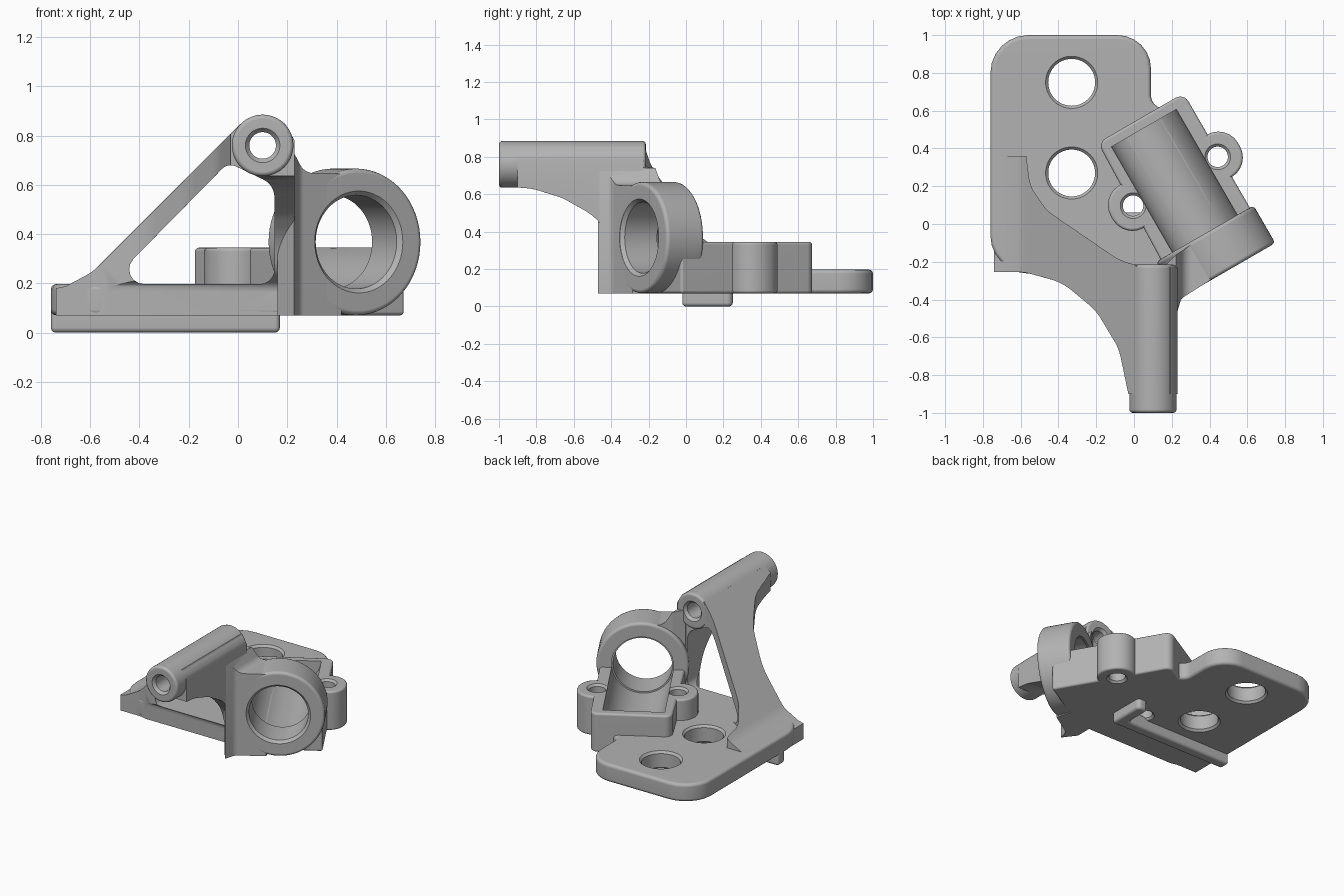
import bpy, bmesh
from math import radians, pi, sin, cos, tan
from mathutils import Matrix, Vector

old = bpy.data.objects.get("Cube")
if old:
    bpy.data.objects.remove(old)

grey = bpy.data.materials.new("plain_grey")
grey.use_nodes = True
grey.diffuse_color = (0.45, 0.45, 0.45, 1)
grey.node_tree.nodes["Principled BSDF"].inputs["Base Color"].default_value = (0.45, 0.45, 0.45, 1)

# Orientations: plan, front profile (x, z along y), side profile (y, z along x)
PLAN = Matrix.Identity(4)
FRONT = Matrix(((1, 0, 0, 0), (0, 0, 1, 0), (0, 1, 0, 0), (0, 0, 0, 1)))
SIDE = Matrix(((0, 0, 1, 0), (1, 0, 0, 0), (0, 1, 0, 0), (0, 0, 0, 1)))
# Clamp frame, turned in plan around the ring centre
CLAMP = Matrix.Translation((0.49, -0.25, 0)) @ Matrix.Rotation(radians(30), 4, 'Z')
ALONG_Y = Matrix.Rotation(radians(-90), 4, 'X')


def finish_mesh(name, bm, matrix):
    bm.transform(matrix)
    bmesh.ops.recalc_face_normals(bm, faces=bm.faces)
    me = bpy.data.meshes.new(name)
    bm.to_mesh(me)
    bm.free()
    me.materials.append(grey)
    ob = bpy.data.objects.new(name, me)
    bpy.context.collection.objects.link(ob)
    return ob


def rounded(points, steps=6):
    """Round each (x, y, radius) corner with an arc-like curve."""
    out = []
    n = len(points)
    for i, (x, y, r) in enumerate(points):
        p = Vector((x, y))
        a = Vector(points[i - 1][:2]) - p
        b = Vector(points[(i + 1) % n][:2]) - p
        half = a.angle(b) / 2
        if r == 0 or half > pi / 2 - 0.02:
            out.append(p)
            continue
        d = min(r / tan(half), 0.48 * a.length, 0.48 * b.length)
        r = d * tan(half)
        start, end = p + a.normalized() * d, p + b.normalized() * d
        centre = p + (a.normalized() + b.normalized()).normalized() * (r / sin(half))
        s, e = start - centre, end - centre
        turn = s.angle_signed(e)
        for k in range(steps + 1):
            out.append(centre + Matrix.Rotation(-turn * k / steps, 2) @ s)
    return out


def prism(name, points, lo, hi, matrix=PLAN):
    bm = bmesh.new()
    face = bm.faces.new([bm.verts.new((p[0], p[1], lo)) for p in rounded(points)])
    top = bmesh.ops.extrude_face_region(bm, geom=[face])["geom"]
    bmesh.ops.translate(bm, vec=(0, 0, hi - lo),
                        verts=[v for v in top if isinstance(v, bmesh.types.BMVert)])
    return finish_mesh(name, bm, matrix)


def turned(name, profile, matrix, sides=64):
    """Solid of revolution from (radius, height) pairs."""
    bm = bmesh.new()
    rings = [[bm.verts.new((r * cos(2 * pi * k / sides), r * sin(2 * pi * k / sides), h))
              for k in range(sides)] for r, h in profile]
    for a, b in zip(rings, rings[1:]):
        for k in range(sides):
            j = (k + 1) % sides
            bm.faces.new((a[k], a[j], b[j], b[k]))
    bm.faces.new(rings[0])
    bm.faces.new(rings[-1])
    return finish_mesh(name, bm, matrix)


def boolean(ob, tool, kind):
    m = ob.modifiers.new(kind.lower(), 'BOOLEAN')
    m.object, m.operation, m.solver = tool, kind, 'EXACT'
    tool.hide_render = True


def bevel(ob, width):
    m = ob.modifiers.new("soft_edges", 'BEVEL')
    m.width, m.segments, m.limit_method, m.angle_limit = width, 3, 'ANGLE', radians(40)


# Mounting plate
plate = prism("mounting_plate", [(-.76, -.26, .2), (-.76, 1, .2), (.09, 1, .2), (.09, .63, .07),
              (.22, .59, 0), (.45, .3, 0), (.4, -.1, 0), (.2, -.27, 0)], .07, .197)
bevel(plate, .022)

# Triangular gusset frame: front outline limited by plan and side outlines
frame = prism("gusset_frame", [(-.74, .07, 0), (.23, .07, 0), (.23, .78, 0), (.19, .85, 0),
              (.01, .847, 0), (-.59, .247, .2), (-.7, .188, 0), (-.74, .18, 0)], -.98, .4, FRONT)
plan = prism("frame_plan", [(-.8, -.255, 0), (-.58, -.255, .2), (-.38, -.31, .3), (-.2, -.46, .3),
             (-.08, -.66, .3), (-.03, -.9, 0), (.3, -.9, 0), (.3, -.225, 0), (.05, -.23, .2),
             (-.08, -.19, .3), (-.46, .07, .2), (-.55, .2, .2), (-.57, .36, 0), (-.8, .36, 0)], -.1, 1)
side = prism("frame_side", [(-.95, .64, 0), (-.82, .63, .3), (-.66, .58, .3), (-.5, .49, .3),
             (-.4, .38, .3), (-.36, .25, .1), (-.27, .19, .05), (-.265, 0, 0),
             (.5, 0, 0), (.5, 1, 0), (-.95, 1, 0)], -1, 1, SIDE)
window = prism("frame_window", [(-.525, .197, .06), (.148, .197, .06), (.148, .6, .08),
               (-.04, .69, .05)], -1.2, .6, FRONT)
boolean(frame, plan, 'INTERSECT')
boolean(frame, side, 'INTERSECT')
boolean(frame, window, 'DIFFERENCE')
bevel(frame, .012)

# Arm tube
tube = turned("arm_tube", [(.125, -1), (.125, -.215)],
              Matrix.Translation((.1, 0, .76)) @ ALONG_Y)
bevel(tube, .018)

# Clamp ring and trough housing with two screw ears
AXIS = CLAMP @ Matrix.Translation((0, 0, .368)) @ ALONG_Y
ring = turned("clamp_ring", [(.298, 0), (.298, .23)], AXIS)
bevel(ring, .02)
housing = prism("trough_housing", [(-.275, .1, 0), (.275, .1, 0), (.275, .93, .05),
                (-.25, .93, .05)], .07, .345, CLAMP)
bevel(housing, .015)
ears = []
for name, u in (("left_ear", .262), ("right_ear", -.255)):
    ear = prism(name, [(u - .13, .418, .12), (u + .13, .418, .12),
                       (u + .13, .678, .12), (u - .13, .678, .12)], .07, .345, CLAMP)
    bevel(ear, .015)
    ears.append(ear)

# Web joining the tube and ring
bridge = prism("ring_bridge", [(.16, -.225, 0), (.16, -.38, 0), (.228, -.47, 0), (.25, -.395, .05),
               (.42, -.287, 0), (.36, -.07, 0), (.22, -.165, .05)], .07, .8)
outline = prism("bridge_outline", [(.1, 0, 0), (.5, 0, 0), (.5, .63, 0), (.39, .648, 0),
                (.27, .648, .06), (.222, .74, 0), (.1, .76, 0)], -1, 1, FRONT)
boolean(bridge, outline, 'INTERSECT')

# Locating rail under the plate
rail = prism("under_rail", [(-.76, -.02, .02), (.17, -.02, .02), (.17, .25, .03),
             (.09, .25, .03), (.09, .06, .02), (-.76, .06, .02)], 0, .1)
bevel(rail, .022)

# Bores and holes
cutters = [
    turned("ring_bore", [(.207, -.2), (.207, 0), (.19, .02), (.19, .3)], AXIS),
    turned("trough_bore", [(.2, .22), (.2, .875)], AXIS),
    turned("tube_bore", [(.07, -1.1), (.07, -1), (.054, -.98), (.054, -.235),
                         (.07, -.215), (.07, .1)], Matrix.Translation((.1, 0, .76)) @ ALONG_Y),
]
for y in (.75, .27):
    cutters.append(turned("plate_hole", [(.138, .0), (.138, .07), (.124, .085), (.124, .182),
                          (.138, .197), (.138, .23)], Matrix.Translation((-.33, y, 0))))
for u in (.262, -.255):
    cutters.append(turned("ear_hole", [(.068, 0), (.068, .07), (.054, .084), (.054, .331),
                          (.068, .345), (.068, .5)], CLAMP @ Matrix.Translation((u, .548, 0))))

parts = [plate, frame, tube, ring, housing, bridge, rail] + ears
for ob in parts[:6] + ears:
    for c in cutters:
        boolean(ob, c, 'DIFFERENCE')

# Bake the modifiers, smooth the shading and drop the helpers
bpy.context.view_layer.update()
deps = bpy.context.evaluated_depsgraph_get()
baked = [bpy.data.meshes.new_from_object(ob.evaluated_get(deps)) for ob in parts]
for ob, me in zip(parts, baked):
    ob.modifiers.clear()
    ob.data = me
    me.shade_smooth()
    me.set_sharp_from_angle(angle=radians(32))
    w = ob.modifiers.new("even_normals", 'WEIGHTED_NORMAL')
    w.keep_sharp = True
for ob in cutters + [plan, side, window, outline]:
    bpy.data.objects.remove(ob)
